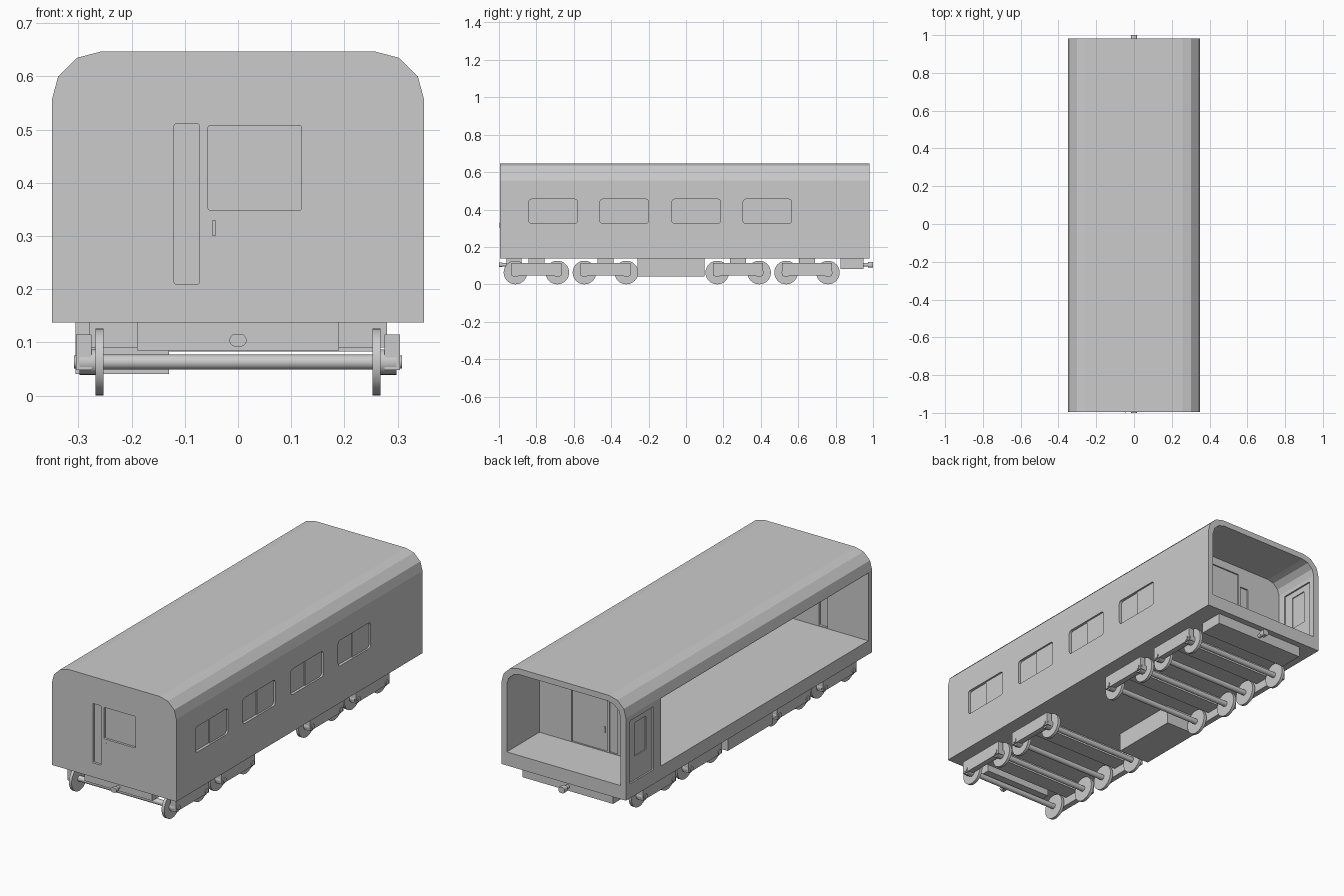
import bpy, bmesh, math
from mathutils import Matrix, Vector

if "Cube" in bpy.data.objects:
    bpy.data.objects.remove(bpy.data.objects["Cube"])

grey = bpy.data.materials.new("plain grey")
grey.diffuse_color = (0.6, 0.6, 0.6, 1)
grey.use_nodes = True
grey.node_tree.nodes["Principled BSDF"].inputs["Base Color"].default_value = grey.diffuse_color

def finish(bm, name):
    bmesh.ops.recalc_face_normals(bm, faces=bm.faces)
    me = bpy.data.meshes.new(name)
    bm.to_mesh(me)
    bm.free()
    me.materials.append(grey)
    ob = bpy.data.objects.new(name, me)
    bpy.context.collection.objects.link(ob)
    return ob

def box(name, x, y, z, axis=None, r=0.0):
    """Box from ranges; the edges along the given axis may be rounded."""
    bm = bmesh.new()
    bmesh.ops.create_cube(bm, size=1)
    for v in bm.verts:
        v.co = Vector([(a + b) / 2 + c * (b - a) for (a, b), c in zip((x, y, z), v.co)])
    if axis is not None:
        edges = [e for e in bm.edges
                 if abs((e.verts[0].co - e.verts[1].co).normalized()[axis]) > 0.9]
        bmesh.ops.bevel(bm, geom=edges, offset=r, segments=3, profile=0.5, affect='EDGES')
    return finish(bm, name)

def rod(name, axis, a, b, c, r, sides=24):
    """Cylinder from a to b along x or y; c holds the two other coordinates."""
    bm = bmesh.new()
    bmesh.ops.create_cone(bm, cap_ends=True, segments=sides, radius1=r, radius2=r, depth=abs(b - a))
    m = (a + b) / 2
    if axis == 'x':
        mat = Matrix.Translation((m, c[0], c[1])) @ Matrix.Rotation(math.pi / 2, 4, 'Y')
    else:
        mat = Matrix.Translation((c[0], m, c[1])) @ Matrix.Rotation(math.pi / 2, 4, 'X')
    bmesh.ops.transform(bm, matrix=mat, verts=bm.verts)
    ob = finish(bm, name)
    bpy.ops.object.select_all(action='DESELECT')
    bpy.context.view_layer.objects.active = ob
    ob.select_set(True)
    bpy.ops.object.shade_smooth_by_angle(angle=math.radians(35))
    return ob

def prism(name, half, y0, y1):
    """Extrude a mirrored cross-section along y."""
    pts = half + [(-x, z) for x, z in reversed(half)]
    bm = bmesh.new()
    f = bm.faces.new([bm.verts.new((x, y0, z)) for x, z in pts])
    ext = bmesh.ops.extrude_face_region(bm, geom=[f])
    bmesh.ops.translate(bm, vec=(0, y1 - y0, 0),
                        verts=[v for v in ext["geom"] if isinstance(v, bmesh.types.BMVert)])
    return finish(bm, name)

def cut(ob, *cutters):
    for c in cutters:
        c.hide_render = True
        m = ob.modifiers.new("cut", 'BOOLEAN')
        m.operation, m.solver, m.object = 'DIFFERENCE', 'EXACT', c
        bpy.context.view_layer.objects.active = ob
        bpy.ops.object.modifier_apply(modifier=m.name)
        bpy.data.objects.remove(c)

# body shell, open at the back and along the left side
FRONT, BACK, FLOOR = -0.995, 0.982, 0.206
outer = [(0.35, 0.137), (0.35, 0.555), (0.338, 0.60), (0.302, 0.635), (0.256, 0.647)]
inner = [(0.32, FLOOR), (0.32, 0.55), (0.31, 0.583), (0.283, 0.608), (0.25, 0.617)]
shell = prism("body_shell", outer, FRONT, BACK)
cut(shell, prism("cutter", inner, FRONT + 0.03, BACK + 0.1),
    box("cutter", (-0.4, -0.29), (-0.965, 0.70), (FLOOR, 0.55)))

# partition between the saloon and the rear vestibule
part = prism("partition", inner, 0.70, 0.72)
cut(part, box("cutter", (-0.06, 0.14), (0.713, 0.8), (FLOOR + 0.002, 0.575)))

# end doors: slit, window and handle in the front wall and partition
for ob, y0, y1, label in ((shell, FRONT, FRONT + 0.03, "front"), (part, 0.70, 0.72, "partition")):
    mid = (y0 + y1) / 2
    for xs, zs, part_name in (((-0.12, -0.073), (0.209, 0.511), "slit"),
                              ((-0.056, 0.119), (0.348, 0.508), "window")):
        cut(ob, box("cutter", xs, (y0 - 0.02, y1 + 0.02), zs, 1, 0.004))
        box(f"{label}_{part_name}_glass", (xs[0] - 0.002, xs[1] + 0.002),
            (mid - 0.003, mid + 0.003), (zs[0] - 0.001, zs[1] + 0.002))
    for y in ((y0 - 0.003, y0 + 0.002), (y1 - 0.009, y1 - 0.002 if ob is part else y1 + 0.003)):
        box(f"{label}_handle", (-0.048, -0.042), y, (0.30, 0.33))

# side windows with two panes, one standing slightly forward
for y in (-0.71, -0.33, 0.055, 0.435):
    cut(shell, box("cutter", (0.3, 0.4), (y - 0.13, y + 0.13), (0.325, 0.455), 0, 0.015))
    box("window_pane", (0.330, 0.336), (y - 0.132, y + 0.01), (0.322, 0.458))
    box("window_pane", (0.336, 0.341), (y - 0.005, y + 0.132), (0.322, 0.458))

# vestibule side door on the left
cut(shell, box("cutter", (-0.4, -0.342), (0.76, 0.95), (0.21, 0.53), 0, 0.004),
    box("cutter", (-0.328, -0.3), (0.76, 0.95), (0.21, 0.53), 0, 0.004),
    box("cutter", (-0.4, -0.3), (0.81, 0.90), (0.33, 0.50), 0, 0.004))
box("side_door_glass", (-0.337, -0.333), (0.808, 0.902), (0.328, 0.502))

# underfloor boxes
box("rear_beam", (-0.255, 0.255), (0.825, 0.95), (0.083, 0.138))
box("front_beam", (-0.19, 0.19), (-0.96, -0.88), (0.085, 0.138))
box("equipment_box", (-0.305, -0.13), (-0.26, 0.10), (0.041, 0.138))

# couplers
rod("rear_coupler_pin", 'y', 0.94, 0.98, (0, 0.104), 0.010)
box("rear_coupler_head", (-0.016, 0.016), (0.973, 1.0), (0.089, 0.119), 1, 0.010)
rod("front_coupler_pin", 'y', -0.95, -0.985, (0, 0.104), 0.009)
box("front_coupler_head", (-0.016, 0.016), (-1.0, -0.983), (0.092, 0.116), 1, 0.011)

# four two-axle bogies
AXLE_Z = 0.063
for yc in (-0.80, -0.431, 0.279, 0.647):
    box("bolster", (-0.255, 0.255), (yc - 0.043, yc + 0.043), (0.09, 0.138))
    for s in (-1, 1):
        side = lambda a, b: tuple(sorted((s * a, s * b)))
        box("side_frame", side(0.275, 0.304), (yc - 0.134, yc + 0.134), (0.048, 0.115))
        box("frame_bracket", side(0.25, 0.28), (yc - 0.043, yc + 0.043), (0.09, 0.138))
    for y in (yc - 0.112, yc + 0.112):
        rod("axle", 'x', -0.285, 0.285, (y, AXLE_Z), 0.014)
        for s in (-1, 1):
            rod("wheel", 'x', s * 0.253, s * 0.268, (y, AXLE_Z), 0.063, 32)
            rod("axle_box", 'x', s * 0.268, s * 0.298, (y, AXLE_Z), 0.024)
            rod("axle_cap", 'x', s * 0.298, s * 0.308, (y, AXLE_Z), 0.012)
